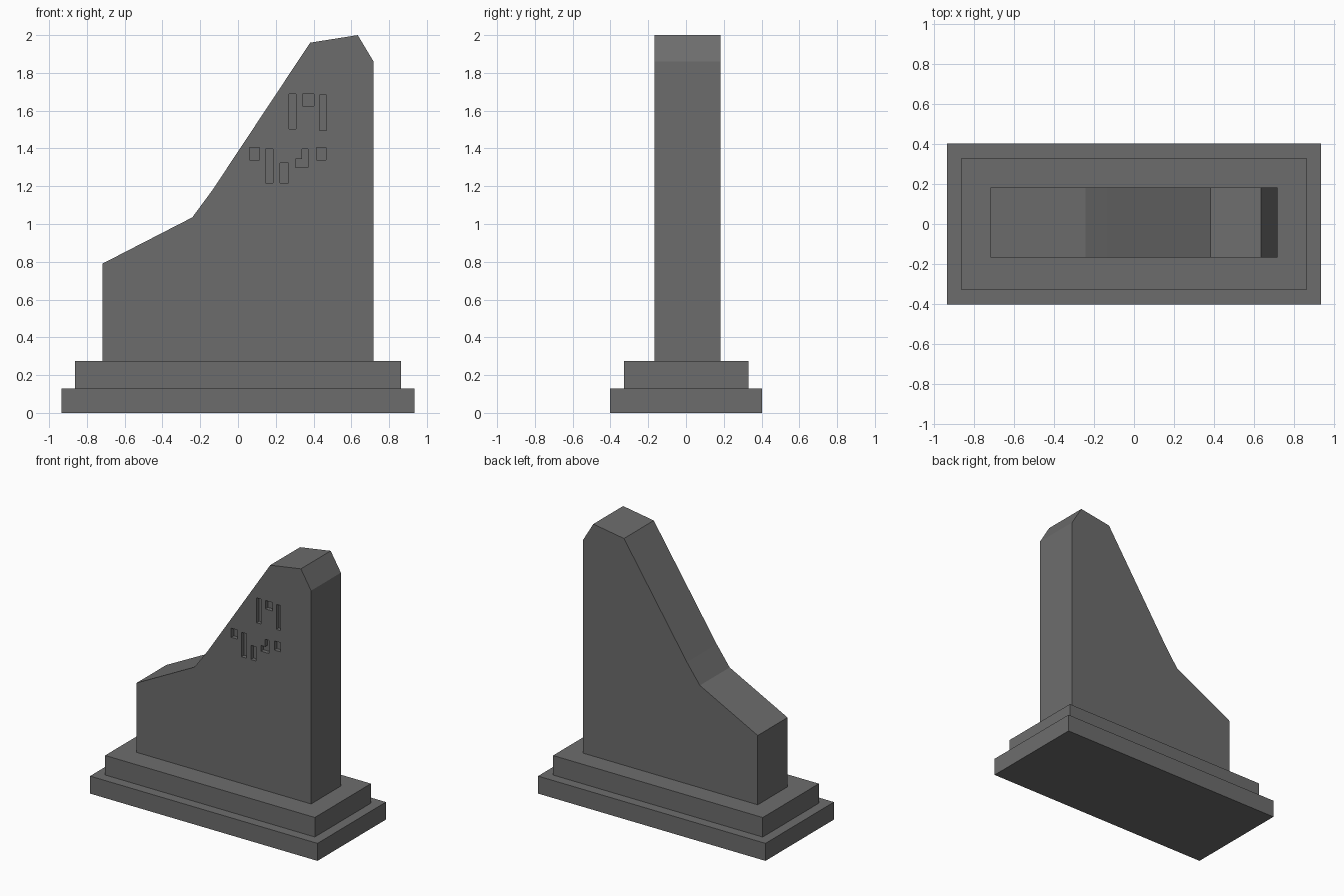
import bpy
import bmesh

if "Cube" in bpy.data.objects:
    bpy.data.objects.remove(bpy.data.objects["Cube"])

# Dark stone
stone = bpy.data.materials.new("dark_stone")
stone.diffuse_color = (0.152, 0.152, 0.152, 1)
stone.use_nodes = True
stone.node_tree.nodes["Principled BSDF"].inputs["Base Color"].default_value = stone.diffuse_color


def add_prisms(name, prisms):
    """Extrude (x, z) outlines along y; each prism is (outline, y_front, y_back)."""
    bm = bmesh.new()
    for outline, y0, y1 in prisms:
        face = bm.faces.new([bm.verts.new((x, y0, z)) for x, z in outline])
        ext = bmesh.ops.extrude_face_region(bm, geom=[face], use_keep_orig=True)
        moved = [v for v in ext["geom"] if isinstance(v, bmesh.types.BMVert)]
        bmesh.ops.translate(bm, verts=moved, vec=(0, y1 - y0, 0))
    bmesh.ops.recalc_face_normals(bm, faces=bm.faces)
    mesh = bpy.data.meshes.new(name)
    bm.to_mesh(mesh)
    bm.free()
    mesh.materials.append(stone)
    obj = bpy.data.objects.new(name, mesh)
    bpy.context.collection.objects.link(obj)
    return obj


def rect(x0, x1, z0, z1):
    return [(x0, z0), (x1, z0), (x1, z1), (x0, z1)]


# Two-step plinth
add_prisms("lower_plinth", [(rect(-0.935, 0.935, 0, 0.13), -0.402, 0.402)])
add_prisms("upper_plinth", [(rect(-0.862, 0.862, 0.13, 0.275), -0.329, 0.33)])

# Upright slab with sloping top
FRONT, BACK = -0.167, 0.183
slab = add_prisms("stone_slab", [([
    (-0.718, 0.275), (0.718, 0.275), (0.718, 1.86), (0.634, 2.0),
    (0.382, 1.96), (-0.135, 1.18), (-0.242, 1.035), (-0.718, 0.79)], FRONT, BACK)])

# Shallow recesses in the front face
recesses = [
    rect(0.269, 0.308, 1.502, 1.687),
    rect(0.342, 0.402, 1.624, 1.687),
    rect(0.432, 0.468, 1.496, 1.682),
    rect(0.061, 0.114, 1.338, 1.406),
    rect(0.145, 0.186, 1.216, 1.398),
    rect(0.222, 0.267, 1.216, 1.322),
    [(0.305, 1.300), (0.371, 1.300), (0.371, 1.398),
     (0.340, 1.398), (0.340, 1.343), (0.305, 1.343)],
    rect(0.416, 0.467, 1.338, 1.406),
]
cutter = add_prisms("recess_cutter", [(r, FRONT - 0.05, FRONT + 0.03) for r in recesses])
cutter.hide_render = True
cutter.hide_viewport = True

cut = slab.modifiers.new("recesses", "BOOLEAN")
cut.operation = "DIFFERENCE"
cut.solver = "EXACT"
cut.object = cutter
